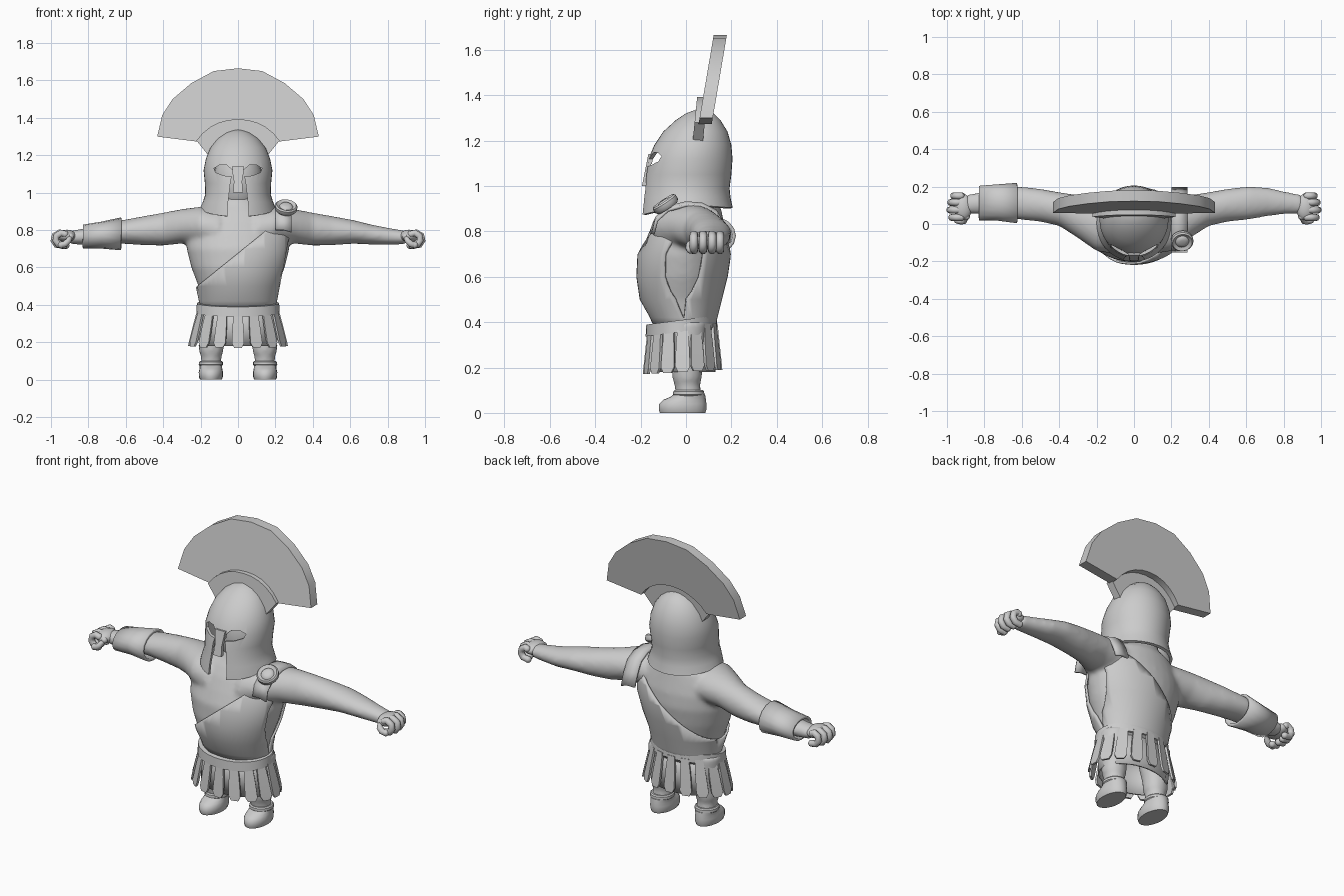
import bpy, bmesh, math
from mathutils import Vector, Matrix

if "Cube" in bpy.data.objects:
    bpy.data.objects.remove(bpy.data.objects["Cube"])

stone = bpy.data.materials.new("light_grey")
stone.diffuse_color = (0.6, 0.6, 0.6, 1)
stone.use_nodes = True
stone.node_tree.nodes["Principled BSDF"].inputs["Base Color"].default_value = stone.diffuse_color


def finish(name, bm, angle=40):
    bmesh.ops.recalc_face_normals(bm, faces=bm.faces[:])
    me = bpy.data.meshes.new(name)
    bm.to_mesh(me)
    bm.free()
    me.materials.append(stone)
    ob = bpy.data.objects.new(name, me)
    bpy.context.collection.objects.link(ob)
    smooth(ob, angle)
    return ob


def select(ob):
    bpy.ops.object.select_all(action='DESELECT')
    ob.select_set(True)
    bpy.context.view_layer.objects.active = ob


def smooth(ob, angle=40):
    select(ob)
    bpy.ops.object.shade_smooth_by_angle(angle=math.radians(angle))


def modify(ob, kind, **settings):
    select(ob)
    mod = ob.modifiers.new(kind.lower(), kind)
    for key, value in settings.items():
        setattr(mod, key, value)
    bpy.ops.object.modifier_apply(modifier=mod.name)


def loft(bm, rings, axis='Z', n=32, caps=True):
    """Skin ellipses given as (position, centre a, centre b, radius a, radius b)."""
    loops = []
    for t, ca, cb, ra, rb in rings:
        loop = []
        for i in range(n):
            w = 2 * math.pi * i / n
            a, b = ca + ra * math.cos(w), cb + rb * math.sin(w)
            loop.append(bm.verts.new((a, b, t) if axis == 'Z' else (t, a, b)))
        loops.append(loop)
    for lo, hi in zip(loops, loops[1:]):
        for i in range(n):
            j = (i + 1) % n
            bm.faces.new((lo[i], lo[j], hi[j], hi[i]))
    if caps:
        bm.faces.new(loops[0])
        bm.faces.new(loops[-1])
    return loops


def by_depth(rows, grow=0):
    """Turn (z, front y, back y, half width) into rings."""
    return [(z, 0, (f + b) / 2, w + grow, (b - f) / 2 + grow) for z, f, b, w in rows]


def ball(bm, centre, radii):
    bmesh.ops.create_uvsphere(bm, u_segments=20, v_segments=12, radius=1,
                              matrix=Matrix.Translation(centre) @ Matrix.Diagonal((*radii, 1)))


def tube(bm, path, r, n=10):
    """Round tube in the xz plane with rounded ends."""
    loops = []
    for i, p in enumerate(path):
        p = Vector(p)
        d = (Vector(path[min(i + 1, len(path) - 1)]) - Vector(path[max(i - 1, 0)])).normalized()
        u = Vector((0, 1, 0))
        v = d.cross(u)
        loops.append([bm.verts.new(p + r * (u * math.cos(k * 2 * math.pi / n) + v * math.sin(k * 2 * math.pi / n)))
                      for k in range(n)])
    for lo, hi in zip(loops, loops[1:]):
        for k in range(n):
            bm.faces.new((lo[k], lo[(k + 1) % n], hi[(k + 1) % n], hi[k]))
    for p in (path[0], path[-1]):
        ball(bm, p, (r, r, r))


def prism(bm, outline, y0, y1):
    front = [bm.verts.new((x, y0, z)) for x, z in outline]
    back = [bm.verts.new((x, y1, z)) for x, z in outline]
    bm.faces.new(front)
    bm.faces.new(back)
    for i in range(len(front)):
        j = (i + 1) % len(front)
        bm.faces.new((front[i], front[j], back[j], back[i]))


# Body: torso, arms and legs fused into one smooth skin
torso = [(.36, -.12, .11, .18), (.42, -.145, .125, .195), (.5, -.19, .145, .212), (.6, -.205, .17, .25),
         (.7, -.2, .185, .275), (.78, -.17, .18, .275), (.85, -.14, .165, .25), (.9, -.11, .155, .21),
         (.94, -.08, .13, .13), (1.0, -.06, .12, .1)]
arm = [(.1, -.01, .79, .15, .13), (.2, 0, .82, .145, .105), (.3, .04, .82, .115, .092),
       (.4, .08, .805, .09, .088), (.5, .1, .797, .088, .078), (.62, .113, .79, .088, .063),
       (.72, .118, .775, .075, .053), (.82, .112, .765, .058, .044), (.9, .105, .76, .05, .036)]
leg = [(.06, .01, .052, .055), (.1, .01, .056, .058), (.125, .005, .054, .056), (.15, .005, .066, .066),
       (.2, .005, .068, .068), (.3, 0, .08, .09), (.4, 0, .08, .09)]
bm = bmesh.new()
loft(bm, by_depth(torso))
for s in (-1, 1):
    loft(bm, [(s * x, *rest) for x, *rest in arm], 'X')
    loft(bm, [(z, s * .143, y, rx, ry) for z, y, rx, ry in leg], n=20)
body = finish("body", bm)
modify(body, 'REMESH', mode='VOXEL', voxel_size=.012)
modify(body, 'SMOOTH', factor=.5, iterations=8)
smooth(body, 180)

# Hands: palm, four curled fingers and a thumb
for s, side in ((-1, "right"), (1, "left")):
    bm = bmesh.new()
    ball(bm, (s * .915, .09, .768), (.05, .07, .034))
    for y, reach in ((.035, .975), (.075, .985), (.115, .98), (.15, .965)):
        path = [(.925, .778), (reach - .03, .785), (reach - .005, .77), (reach, .745),
                (reach - .015, .722), (reach - .045, .718)]
        tube(bm, [(s * x, y, z) for x, z in path], .0185)
    tube(bm, [(s * .895, .04, .765), (s * .905, .018, .745), (s * .925, .015, .725), (s * .945, .02, .72)], .018)
    finish(side + "_hand", bm, 60)

# Bracer on one forearm
bm = bmesh.new()
loft(bm, [(-.83, .112, .765, .092, .064), (-.73, .115, .773, .097, .072), (-.625, .112, .78, .108, .088)],
     'X', 16, False)
bracer = finish("bracer", bm)
modify(bracer, 'SOLIDIFY', thickness=.015, offset=-1)

# Shoes with a cuff
for s, side in ((-1, "right"), (1, "left")):
    bm = bmesh.new()
    shoe = [(0, -.115, .085, .058), (.015, -.12, .09, .064), (.04, -.118, .09, .065),
            (.058, -.1, .088, .061), (.07, -.07, .086, .06), (.08, -.056, .084, .06)]
    loft(bm, [(z, s * .145, cy, rx, ry) for z, _, cy, rx, ry in by_depth(shoe)], n=20)
    loft(bm, [(z, s * .145, .012, r, r + .004) for z, r in ((.075, .06), (.08, .065), (.094, .064), (.1, .058))], n=20)
    finish(side + "_shoe", bm)

# Draped cloth: enlarged torso trimmed by a diagonal and a side opening
bm = bmesh.new()
loft(bm, by_depth(torso[:-2], .014), n=48, caps=False)
for point, normal in (((-.2, 0, .515), (-.63, 0, .78)), ((.205, 0, .4), (1, 0, -.19))):
    bmesh.ops.bisect_plane(bm, geom=bm.verts[:] + bm.edges[:] + bm.faces[:],
                           plane_co=point, plane_no=normal, clear_outer=True)
cloth = finish("draped_cloth", bm)
modify(cloth, 'SOLIDIFY', thickness=.012, offset=-1)

# Fold of cloth over the shoulder
bm = bmesh.new()
rows = [(-.145, .80), (-.13, .86), (-.08, .905), (0, .926), (.07, .92), (.13, .89), (.165, .83), (.19, .76)]
strip = [[bm.verts.new((x, y, z - dz)) for x, dz in ((.2, 0), (.245, 0), (.285, .012))] for y, z in rows]
for lo, hi in zip(strip, strip[1:]):
    for k in (0, 1):
        bm.faces.new((lo[k], lo[k + 1], hi[k + 1], hi[k]))
fold = finish("shoulder_fold", bm)
modify(fold, 'SOLIDIFY', thickness=.014, offset=0)

# Brooch: stepped round disc turned from a profile
bm = bmesh.new()
loft(bm, [(h, 0, 0, r, r) for h, r in ((-.02, .05), (-.008, .06), (.01, .06), (.018, .053), (.01, .042),
                                      (.008, .036), (.016, .03), (.02, .015))], n=24)
tilt = Vector((.1, -.55, .83)).to_track_quat('Z', 'Y').to_matrix().to_4x4()
bmesh.ops.transform(bm, matrix=Matrix.Translation((.257, -.09, .92)) @ tilt, verts=bm.verts[:])
finish("brooch", bm)

# Belt, tilted down toward the front
bm = bmesh.new()
loops = loft(bm, [(z, 0, -.02, rx, ry) for z, rx, ry in ((.36, .2, .14), (.36, .223, .158),
                                                       (.412, .22, .155), (.412, .19, .135))], caps=False)
for k in range(32):
    j = (k + 1) % 32
    bm.faces.new((loops[0][k], loops[0][j], loops[3][j], loops[3][k]))
for v in bm.verts:
    v.co.z += .13 * v.co.y
finish("belt", bm)

# Skirt under the straps
bm = bmesh.new()
loft(bm, [(.39, 0, -.015, .2, .138), (.28, 0, -.015, .205, .14), (.18, 0, -.012, .21, .142)], caps=False)
skirt = finish("skirt", bm)
modify(skirt, 'SOLIDIFY', thickness=.01, offset=-1)

# Hanging straps with clipped tips around the skirt
bm = bmesh.new()
COUNT = 16
for i in range(COUNT):
    w = 2 * math.pi * (i + .0) / COUNT - math.pi / 2
    c, s = math.cos(w), math.sin(w)
    side = Vector((-.22 * s, .16 * c, 0)).normalized()
    out = Vector((side.y, -side.x, 0))
    rings = []
    for z, rx, ry, half in ((.385, .203, .142, .022), (.3, .226, .151, .029), (.205, .25, .161, .033), (.18, .255, .163, .02)):
        p = Vector((rx * c, -.015 + ry * s, z + .06 * s * .16))
        rings.append([bm.verts.new(p + side * a + out * b)
                      for a, b in ((-half, 0), (half, 0), (half, .012), (-half, .012))])
    for lo, hi in zip(rings, rings[1:]):
        for k in range(4):
            bm.faces.new((lo[k], lo[(k + 1) % 4], hi[(k + 1) % 4], hi[k]))
    bm.faces.new(rings[0])
    bm.faces.new(rings[-1])
finish("skirt_straps", bm, 30)

# Head inside the helmet
bm = bmesh.new()
ball(bm, (0, .03, 1.07), (.13, .125, .19))
finish("head", bm, 180)

# Helmet shell with lower rim dipping at the front
bm = bmesh.new()
shell = [(.92, -.2, .206, .202), (.95, -.192, .196, .188), (.99, -.186, .192, .175), (1.05, -.18, .2, .177),
         (1.12, -.165, .205, .184), (1.18, -.14, .2, .172), (1.24, -.1, .183, .148), (1.29, -.045, .152, .108),
         (1.32, .0, .122, .065), (1.337, .045, .08, .02)]
loops = loft(bm, by_depth(shell), n=40, caps=False)
bm.faces.new(loops[-1])
for v in loops[0]:
    v.co.z -= .24 * max(0, -v.co.y) + .08 * max(0, v.co.y)
helmet = finish("helmet", bm)
modify(helmet, 'SOLIDIFY', thickness=.016, offset=-1)

# Eye and mouth openings
eye = [(.03, 1.085), (.03, 1.12), (.06, 1.148), (.1, 1.148), (.128, 1.13), (.12, 1.108), (.08, 1.092)]
mouth = [(-.06, .8), (.06, .8), (.055, .93), (.04, 1.06), (.03, 1.098), (-.03, 1.098), (-.04, 1.06), (-.055, .93)]
for outline in (eye, [(-x, z) for x, z in eye], mouth):
    bm = bmesh.new()
    prism(bm, outline, -.35, -.06)
    cutter = finish("cutter", bm)
    cutter.hide_render = True
    modify(helmet, 'BOOLEAN', operation='DIFFERENCE', object=cutter, solver='EXACT')
    bpy.data.objects.remove(cutter)
smooth(helmet, 40)

# Nose guard
bm = bmesh.new()
prism(bm, [(-.026, 1.0), (.026, 1.0), (.022, 1.06), (.032, 1.14), (-.032, 1.14), (-.022, 1.06)], -.19, -.17)
for v in bm.verts:
    v.co.y += .2 * (v.co.z - 1.02)
finish("nose_guard", bm)


def arc_plate(name, outer, inner, y0, y1, lean):
    """Mirrored arched plate leaning backward, from half outlines starting at the top."""
    mirror = lambda half: [(-x, z) for x, z in half[:0:-1]] + half
    bm = bmesh.new()
    rows = [[bm.verts.new((x, y + lean * (z - 1.3), z)) for (x, z), y in ((o, y0), (o, y1), (i, y1), (i, y0))]
            for o, i in zip(mirror(outer), mirror(inner))]
    for lo, hi in zip(rows, rows[1:]):
        for k in range(4):
            bm.faces.new((lo[k], lo[(k + 1) % 4], hi[(k + 1) % 4], hi[k]))
    bm.faces.new(rows[0])
    bm.faces.new(rows[-1])
    return finish(name, bm, 30)


def arc(r0, r1, end, n=5):
    pts = []
    for i in range(n + 1):
        w, r = math.radians(90 + (end - 90) * i / n), r0 + (r1 - r0) * i / n
        pts.append((r * math.cos(w), 1.14 + r * math.sin(w)))
    return pts


# Fan crest and its arched holder
fan = [(0, 1.665), (.13, 1.65), (.25, 1.585), (.35, 1.5), (.405, 1.415), (.432, 1.3)]
arc_plate("crest", fan, arc(.245, .25, 32), .06, .118, .17)
arc_plate("crest_holder", arc(.252, .262, 32), arc(.19, .158, 18), .04, .085, .1)
